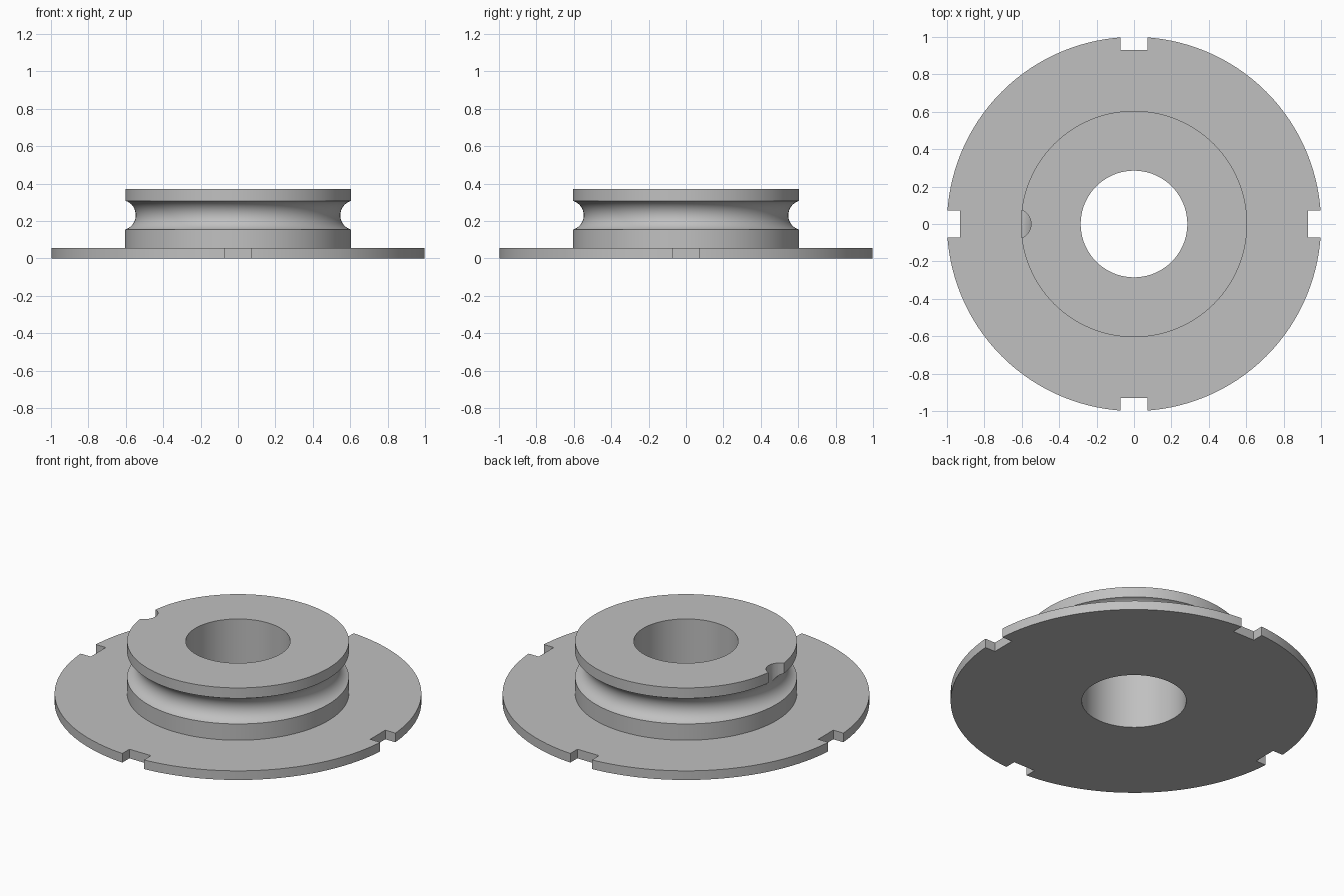
import bpy
import bmesh
from math import cos, sin, acos, pi, tau, radians

cube = bpy.data.objects.get("Cube")
if cube:
    bpy.data.objects.remove(cube, do_unlink=True)

SEGMENTS = 128
BORE, HUB, FLANGE = 0.285, 0.605, 1.0
THICK, HEIGHT = 0.055, 0.37
GROOVE_R, GROOVE_X, GROOVE_Z = 0.08, 0.627, 0.23

grey = bpy.data.materials.new("light_grey")
grey.use_nodes = True
colour = (0.53, 0.53, 0.53, 1)
grey.diffuse_color = colour
grey.node_tree.nodes["Principled BSDF"].inputs["Base Color"].default_value = colour


def lathe(name, profile):
    """Spin a closed (radius, height) profile around z."""
    bm = bmesh.new()
    rings = []
    for i in range(SEGMENTS):
        a = tau * i / SEGMENTS
        rings.append([bm.verts.new((r * cos(a), r * sin(a), z)) for r, z in profile])
    n = len(profile)
    for i in range(SEGMENTS):
        here, there = rings[i], rings[(i + 1) % SEGMENTS]
        for j in range(n):
            k = (j + 1) % n
            bm.faces.new((here[j], there[j], there[k], here[k]))
    bmesh.ops.recalc_face_normals(bm, faces=bm.faces)
    mesh = bpy.data.meshes.new(name)
    bm.to_mesh(mesh)
    bm.free()
    obj = bpy.data.objects.new(name, mesh)
    bpy.context.collection.objects.link(obj)
    mesh.materials.append(grey)
    return obj


def cut(target, cutter):
    """Subtract the cutter from the target and discard it."""
    cutter.hide_render = True
    cutter.data.materials.append(grey)
    mod = target.modifiers.new("cut", "BOOLEAN")
    mod.operation = "DIFFERENCE"
    mod.solver = "EXACT"
    mod.object = cutter
    bpy.ops.object.select_all(action="DESELECT")
    bpy.context.view_layer.objects.active = target
    target.select_set(True)
    bpy.ops.object.modifier_apply(modifier=mod.name)
    bpy.data.objects.remove(cutter, do_unlink=True)


# Flanged hub with a round groove
half = acos((GROOVE_X - HUB) / GROOVE_R)
steps = 20
groove = []
for i in range(steps + 1):
    a = half * (2 * i / steps - 1)
    groove.append((GROOVE_X - GROOVE_R * cos(a), GROOVE_Z + GROOVE_R * sin(a)))
profile = [(BORE, 0), (FLANGE, 0), (FLANGE, THICK), (HUB, THICK)]
profile += groove + [(HUB, HEIGHT), (BORE, HEIGHT)]
hub = lathe("grooved_flange_hub", profile)

# Four square notches in the flange rim
for i in range(4):
    a = i * pi / 2
    bpy.ops.mesh.primitive_cube_add(size=1, location=(1.03 * cos(a), 1.03 * sin(a), THICK / 2),
                                    rotation=(0, 0, a))
    box = bpy.context.object
    box.name = "rim_notch_cutter"
    box.scale = (0.2, 0.144, 0.2)
    bpy.context.view_layer.update()
    cut(hub, box)

# Rounded notch through the top lip
bpy.ops.mesh.primitive_cylinder_add(vertices=48, radius=0.08, depth=0.2,
                                    location=(-0.63, 0, GROOVE_Z + 0.1))
bpy.context.object.name = "lip_notch_cutter"
cut(hub, bpy.context.object)

bpy.ops.object.select_all(action="DESELECT")
bpy.context.view_layer.objects.active = hub
hub.select_set(True)
bpy.ops.object.shade_smooth_by_angle(angle=radians(30))
